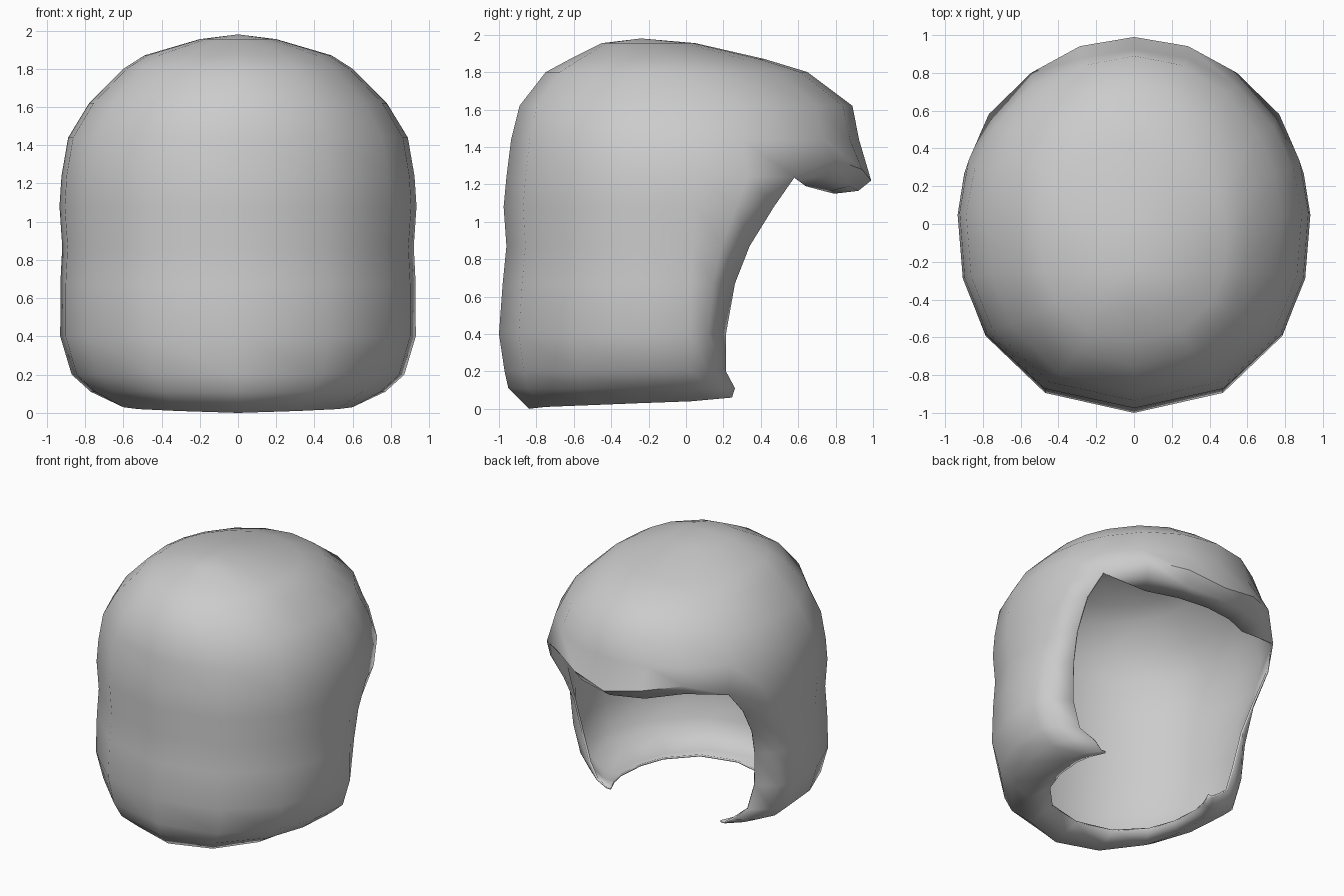
import bpy, bmesh
from math import sin, cos, radians

cube = bpy.data.objects.get("Cube")
if cube:
    bpy.data.objects.remove(cube, do_unlink=True)

grey = bpy.data.materials.new("soft_grey")
grey.use_nodes = True
GREY = (0.6, 0.6, 0.6, 1)
grey.diffuse_color = GREY
grey.node_tree.nodes["Principled BSDF"].inputs["Base Color"].default_value = GREY

# Rings from crown to inner lip: height, front y, back y, half width, edge angle, edge pull-in
RINGS = [
    (1.955, -0.45, 0.05, 0.20, 122, 0),
    (1.87, -0.62, 0.42, 0.49, 122, 0),
    (1.80, -0.75, 0.65, 0.60, 122, 0),
    (1.62, -0.89, 0.89, 0.78, 122, 0),
    (1.44, -0.935, 0.925, 0.89, 124, 0),
    (1.24, -0.96, 0.99, 0.925, 126, -0.02),
    (1.08, -0.975, 0.97, 0.935, 119, 0.0),
    (0.87, -0.96, 0.95, 0.92, 111, 0.06),
    (0.67, -0.98, 0.95, 0.93, 106, 0.13),
    (0.40, -1.00, 0.95, 0.93, 103, 0.18),
    (0.20, -0.97, 0.95, 0.87, 103, 0.18),
    (0.11, -0.95, 0.95, 0.77, 106, 0.17),
    (0.03, -0.84, 0.95, 0.62, 105, 0.10),
    (0.06, -0.62, 0.95, 0.53, 105, 0.05),
]
FRONT = (0, 28, 56, 75)
FOLD = {4: (0.1, 0), 5: (0.55, 0.3), 6: (1, 1)}   # share of edge angle, share of pull-in
EDGE, LAST = 6, 9          # column of the side opening edge, column of the back centre
VISOR_ROW, LIP_ROW = 5, 12
VISOR_Z = (1.33, 1.28, 1.22)
VISOR_LIP = [(0.93, (1.24, 1.19, 1.165)), (0.8, (1.19, 1.16, 1.15))]


def column_angle(col, edge):
    if col < len(FRONT):
        return FRONT[col]
    if col in FOLD:
        return 90 + (edge - 90) * FOLD[col][0]
    return edge + (180 - edge) * (col - EDGE) / (LAST - EDGE)


def shell_point(row, col, side):
    z, front, back, width, edge, pull = RINGS[row]
    angle = radians(column_angle(col, edge))
    middle = (front + back) / 2 if row < 3 else 0
    c, s = cos(angle), abs(sin(angle))
    if c > 0:
        x, y = width * s ** 0.9, middle - (middle - front) * c ** 0.9
    else:
        x, y = width * s, middle - (back - middle) * c
    if col in FOLD:
        x -= pull * FOLD[col][1]
    if row == VISOR_ROW and col > EDGE:
        z = VISOR_Z[col - EDGE - 1]
    if row == LIP_ROW:
        z += 0.06 * col / EDGE - 0.03
    return (side * x if col not in (0, LAST) else 0, y, z)


# Shell: full rings above the visor, open at the back below it
bm = bmesh.new()
verts = {}


def vert(row, col):
    key = (row, LAST if abs(col) == LAST else col)
    if key not in verts:
        verts[key] = bm.verts.new(shell_point(row, abs(col), 1 if col > 0 else -1))
    return verts[key]


def lip_vert(level, col):
    # The visor lip curls inward and tapers into the side edges
    rim = vert(VISOR_ROW, col)
    if level == 0 or abs(col) == EDGE:
        return rim
    key = ("lip", level, LAST if abs(col) == LAST else col)
    if key not in verts:
        scale, heights = VISOR_LIP[level - 1]
        verts[key] = bm.verts.new((rim.co.x * scale, rim.co.y * scale,
                                   heights[abs(col) - EDGE - 1]))
    return verts[key]


def panel(get, row, col):
    corners = (get(row, col), get(row + 1, col), get(row + 1, col + 1), get(row, col + 1))
    bm.faces.new(list(dict.fromkeys(corners)))


crown = bm.verts.new((0, -0.24, 1.98))
for col in range(-LAST, LAST):
    bm.faces.new((crown, vert(0, col), vert(0, col + 1)))
for row in range(len(RINGS) - 1):
    span = LAST if row < VISOR_ROW else EDGE
    for col in range(-span, span):
        panel(vert, row, col)
for level in range(len(VISOR_LIP)):
    for col in range(EDGE, LAST):
        panel(lip_vert, level, col)
        panel(lip_vert, level, -col - 1)

mesh = bpy.data.meshes.new("helmet_shell")
bm.to_mesh(mesh)
bm.free()
mesh.materials.append(grey)
shell = bpy.data.objects.new("helmet_shell", mesh)
bpy.context.collection.objects.link(shell)

# Thin wall, grown inward
wall = shell.modifiers.new("wall", 'SOLIDIFY')
wall.thickness = 0.015
wall.offset = -1

bpy.context.view_layer.objects.active = shell
shell.select_set(True)
bpy.ops.object.shade_smooth_by_angle(angle=radians(60))
